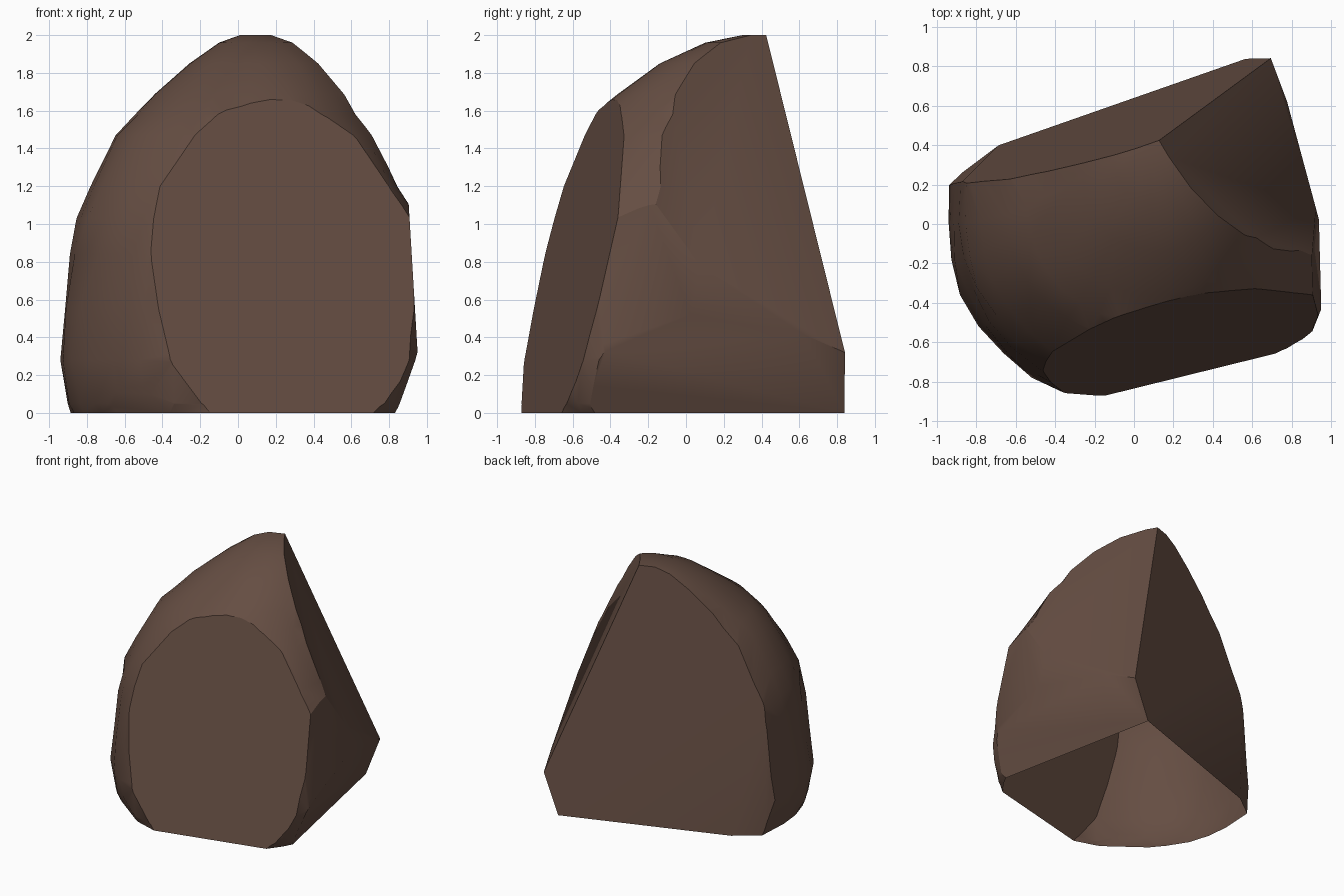
import bpy, bmesh, math, random
from mathutils import Vector

random.seed(4)
cube = bpy.data.objects.get("Cube")
if cube:
    bpy.data.objects.remove(cube, do_unlink=True)

SIDES = 32
BACK_STRETCH = 1.7
ROUGHNESS = 0.01

# Rounded boulder: height, centre x, centre y, half width, half depth,
# and the power that squares off its front left corner
RINGS = [
    (0.0, 0.02, 0.0, 0.9, 0.88, 0.78),
    (0.05, 0.02, 0.0, 0.93, 0.9, 0.78),
    (0.28, 0.03, 0.0, 0.98, 0.93, 0.78),
    (0.55, 0.04, 0.0, 0.96, 0.92, 0.78),
    (0.84, 0.05, 0.0, 0.94, 0.88, 0.8),
    (1.03, 0.05, 0.0, 0.91, 0.84, 0.85),
    (1.2, 0.04, 0.02, 0.82, 0.8, 0.88),
    (1.47, 0.04, 0.05, 0.69, 0.64, 0.95),
    (1.58, 0.05, 0.08, 0.59, 0.58, 1),
    (1.69, 0.08, 0.15, 0.52, 0.51, 1),
    (1.85, 0.11, 0.25, 0.37, 0.39, 1),
    (1.96, 0.12, 0.33, 0.22, 0.23, 1),
    (2.0, 0.1, 0.4, 0.09, 0.1, 1),
]

# Broken faces: outward normal, and its dot product with points on the face
CUTS = {
    "front": ((0.247, -1, 0.242), 0.835),
    "back": ((-0.35, 1, 0.13), 0.64),
    "upper_left": ((2.068, 1.217, 1), 2.78),
    "left_side": ((1, 0, 0.06), 0.97),
    "left_undercut": ((1, 0.2, -0.4), 0.735),
    "left_back": ((1, 0.27, 0), 0.945),
    "right_back": ((-0.75, 1, 0.05), 0.915),
    "right_undercut": ((-0.6, -0.8, -0.4), 0.855),
}


def ring_verts(bm, z, cx, cy, a, b, power):
    verts = []
    for i in range(SIDES):
        t = math.tau * i / SIDES
        c, s = math.cos(t), math.sin(t)
        if s > 0:
            s *= BACK_STRETCH
        elif c > 0:
            c, s = c ** power, -((-s) ** power)
        k = 1 + random.uniform(-ROUGHNESS, ROUGHNESS)
        verts.append(bm.verts.new((cx + a * k * c, cy + b * k * s, z)))
    return verts


def slice_off(bm, normal, distance):
    n = Vector(normal)
    point = n * (distance / n.length_squared)
    cut = bmesh.ops.bisect_plane(
        bm, geom=bm.verts[:] + bm.edges[:] + bm.faces[:], dist=0.0001,
        plane_co=point, plane_no=n, clear_outer=True)
    edges = [e for e in cut["geom_cut"]
             if isinstance(e, bmesh.types.BMEdge) and e.is_boundary]
    bmesh.ops.edgeloop_fill(bm, edges=edges)


# Loft the boulder
bm = bmesh.new()
loops = [ring_verts(bm, *ring) for ring in RINGS]
for low, high in zip(loops, loops[1:]):
    for i in range(SIDES):
        j = (i + 1) % SIDES
        bm.faces.new((low[i], low[j], high[j], high[i]))
bm.faces.new(loops[-1])
bm.faces.new(loops[0][::-1])
bmesh.ops.triangulate(bm, faces=[f for f in bm.faces if len(f.verts) == 4])

# Break off the flat faces, then open the underside
for normal, distance in CUTS.values():
    slice_off(bm, normal, distance)
bmesh.ops.recalc_face_normals(bm, faces=bm.faces[:])
base = [f for f in bm.faces if all(v.co.z < 0.001 for v in f.verts)]
bmesh.ops.delete(bm, geom=base, context="FACES")

mesh = bpy.data.meshes.new("rock")
bm.to_mesh(mesh)
bm.free()
rock = bpy.data.objects.new("rock", mesh)
bpy.context.collection.objects.link(rock)

# Brown stone
stone = bpy.data.materials.new("brown_stone")
stone.use_nodes = True
colour = (0.13, 0.075, 0.055, 1)
stone.diffuse_color = colour
shader = next(n for n in stone.node_tree.nodes if n.type == "BSDF_PRINCIPLED")
shader.inputs["Base Color"].default_value = colour
shader.inputs["Roughness"].default_value = 0.9
mesh.materials.append(stone)

bpy.ops.object.select_all(action="DESELECT")
rock.select_set(True)
bpy.context.view_layer.objects.active = rock
bpy.ops.object.shade_smooth_by_angle(angle=math.radians(28))
